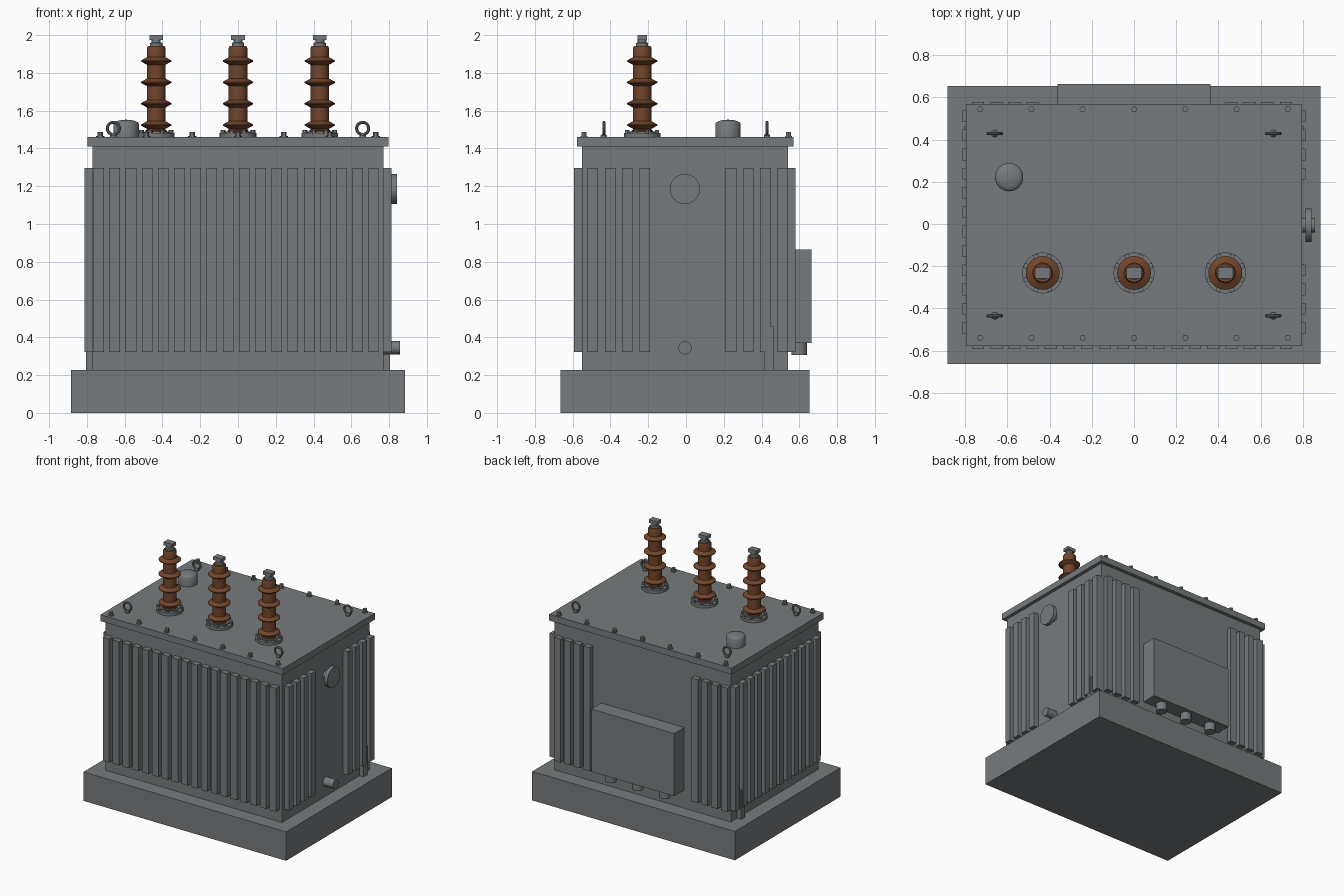
import bpy, bmesh, math
from mathutils import Matrix

if "Cube" in bpy.data.objects:
    bpy.data.objects.remove(bpy.data.objects["Cube"])

YC = -0.005  # depth centre of tank and pad


def material(name, rgb):
    m = bpy.data.materials.new(name)
    m.diffuse_color = (*rgb, 1)
    m.use_nodes = True
    m.node_tree.nodes["Principled BSDF"].inputs["Base Color"].default_value = m.diffuse_color
    return m


GREY = material("grey_paint", (0.185, 0.198, 0.205))
BROWN = material("brown_porcelain", (0.17, 0.06, 0.024))


def finish(name, bm, mat, smooth=False):
    bmesh.ops.recalc_face_normals(bm, faces=bm.faces)
    me = bpy.data.meshes.new(name)
    bm.to_mesh(me)
    bm.free()
    me.materials.append(mat)
    ob = bpy.data.objects.new(name, me)
    bpy.context.collection.objects.link(ob)
    if smooth:
        bpy.ops.object.select_all(action='DESELECT')
        ob.select_set(True)
        bpy.context.view_layer.objects.active = ob
        bpy.ops.object.shade_smooth_by_angle(angle=math.radians(35))
    return ob


def add_box(bm, x0, x1, y0, y1, z0, z1):
    mat = Matrix.Translation(((x0 + x1) / 2, (y0 + y1) / 2, (z0 + z1) / 2)) \
        @ Matrix.Diagonal((x1 - x0, y1 - y0, z1 - z0, 1))
    bmesh.ops.create_cube(bm, size=1, matrix=mat)


def box(name, *dims):
    bm = bmesh.new()
    add_box(bm, *dims)
    return finish(name, bm, GREY)


def add_lathe(bm, profile, mat, n=32):
    """Revolve (radius, height) points about local z; zero radius ends become caps."""
    rings = []
    for r, h in profile:
        rings.append([bm.verts.new(mat @ Matrix.Rotation(2 * math.pi * i / n, 4, 'Z')
                                   @ Matrix.Translation((r, 0, h)).translation) for i in range(n)])
    for a, b in zip(rings, rings[1:]):
        for i in range(n):
            j = (i + 1) % n
            bm.faces.new((a[i], a[j], b[j], b[i]))
    bm.faces.new(rings[0])
    bm.faces.new(rings[-1])


def lathe(name, profile, mat, colour=GREY, n=32):
    bm = bmesh.new()
    add_lathe(bm, profile, mat, n)
    return finish(name, bm, colour, True)


def at(x, y, z):
    return Matrix.Translation((x, y, z))


# Pad, tank and lid
box("concrete_pad", -0.885, 0.885, -0.664, 0.654, 0, 0.228)
box("tank", -0.77, 0.77, YC - 0.545, YC + 0.545, 0.228, 1.41)
box("lid", -0.797, 0.797, YC - 0.573, YC + 0.573, 1.41, 1.46)

# Cooling fins: full rows front and left, gaps behind the box and gauge
Z0, Z1, W = 0.322, 1.297, 0.028
xs = [-0.738 + 0.0857 * i for i in range(18)]
ys = [-0.493 + 0.0914 * i for i in range(12)]
bm = bmesh.new()
for x in xs:
    add_box(bm, x - W, x + W, -0.592, -0.54, Z0, Z1)
finish("front_fins", bm, GREY)
bm = bmesh.new()
for x in xs[:4] + xs[-4:]:
    add_box(bm, x - W, x + W, 0.53, 0.579, Z0, Z1)
finish("back_fins", bm, GREY)
bm = bmesh.new()
for y in ys:
    add_box(bm, -0.812, -0.76, y - W, y + W, Z0, Z1)
finish("left_fins", bm, GREY)
bm = bmesh.new()
for y in ys[:4] + ys[-4:]:
    add_box(bm, 0.76, 0.812, y - W, y + W, Z0, Z1)
finish("right_fins", bm, GREY)

# Grounding straps near the back corners
for side, s in (("left", -1), ("right", 1)):
    xa, xb = sorted((s * 0.765, s * 0.806))
    box(side + "_ground_strap", xa, xb, 0.415, 0.462, 0.228, 0.457)

# Low voltage box with cable glands
box("terminal_box", -0.362, 0.362, 0.53, 0.664, 0.37, 0.865)
bm = bmesh.new()
for x in (-0.235, 0, 0.235):
    add_lathe(bm, [(0.041, 0.307), (0.041, 0.38)], at(x, 0.6, 0), 24)
finish("cable_glands", bm, GREY, True)

# Gauge and drain valve on the right side
TURN = Matrix.Rotation(math.pi / 2, 4, 'Y')
lathe("gauge", [(0.035, 0.76), (0.035, 0.812), (0.08, 0.812), (0.08, 0.841)],
      at(0, -0.006, 1.185) @ TURN)
lathe("drain_valve", [(0.035, 0.76), (0.035, 0.857)], at(0, -0.006, 0.345) @ TURN, n=24)

# Pressure relief dome
dome = [(0.067, 1.455), (0.067, 1.53)]
dome += [(0.067 * math.cos(a), 1.53 + 0.022 * math.sin(a)) for a in (0.4, 0.8, 1.15, 1.5)]
lathe("relief_dome", dome, at(-0.592, 0.222, 0))

# Lid bolts along the front and back edges
bm = bmesh.new()
for i in range(-3, 4):
    for y in (-0.54, 0.543):
        add_lathe(bm, [(0.022, 1.457), (0.022, 1.466), (0.015, 1.466), (0.015, 1.488)],
                  at(i * 0.243, y, 0), 6)
finish("lid_bolts", bm, GREY)

# Lifting eyes
for i, (sx, sy) in enumerate(((-1, -1), (1, -1), (-1, 1), (1, 1))):
    x, y = sx * 0.66, sy * 0.432 - 0.003
    bpy.ops.mesh.primitive_torus_add(major_radius=0.032, minor_radius=0.008, major_segments=28,
                                     minor_segments=10, location=(x, y, 1.506),
                                     rotation=(math.pi / 2, 0, 0))
    ring = bpy.context.object
    ring.name = "lifting_eye_%d" % (i + 1)
    ring.data.materials.append(GREY)
    bpy.ops.object.shade_smooth_by_angle()
    lathe("eye_collar_%d" % (i + 1), [(0.017, 1.455), (0.017, 1.468), (0.009, 1.476)], at(x, y, 0), n=16)

# Bushings: flange with bolts, shed insulator, metal terminal
shed = [(0.056, 1.48), (0.056, 1.495), (0.049, 1.498)]
for z in (1.524, 1.637, 1.75, 1.863):
    shed += [(0.049, z - 0.02), (0.08, z - 0.003), (0.08, z + 0.003), (0.049, z + 0.02)]
shed += [(0.049, 1.932), (0.043, 1.943)]
for i, x in enumerate((-0.433, 0, 0.433)):
    place = at(x, -0.232, 0)
    bm = bmesh.new()
    add_lathe(bm, [(0.097, 1.455), (0.097, 1.482), (0.07, 1.482), (0.07, 1.49)], place)
    for k in range(8):
        a = 2 * math.pi * (k + 0.5) / 8
        add_lathe(bm, [(0.013, 1.475), (0.013, 1.497)],
                  place @ at(0.085 * math.cos(a), 0.085 * math.sin(a), 0), 6)
    finish("bushing_flange_%d" % (i + 1), bm, GREY, True)
    lathe("bushing_insulator_%d" % (i + 1), shed, place, BROWN)
    bm = bmesh.new()
    add_lathe(bm, [(0.032, 1.935), (0.032, 1.957), (0.024, 1.962), (0.024, 1.98)], place, 24)
    add_box(bm, x - 0.036, x + 0.036, -0.258, -0.206, 1.974, 2.0)
    finish("bushing_terminal_%d" % (i + 1), bm, GREY, True)
